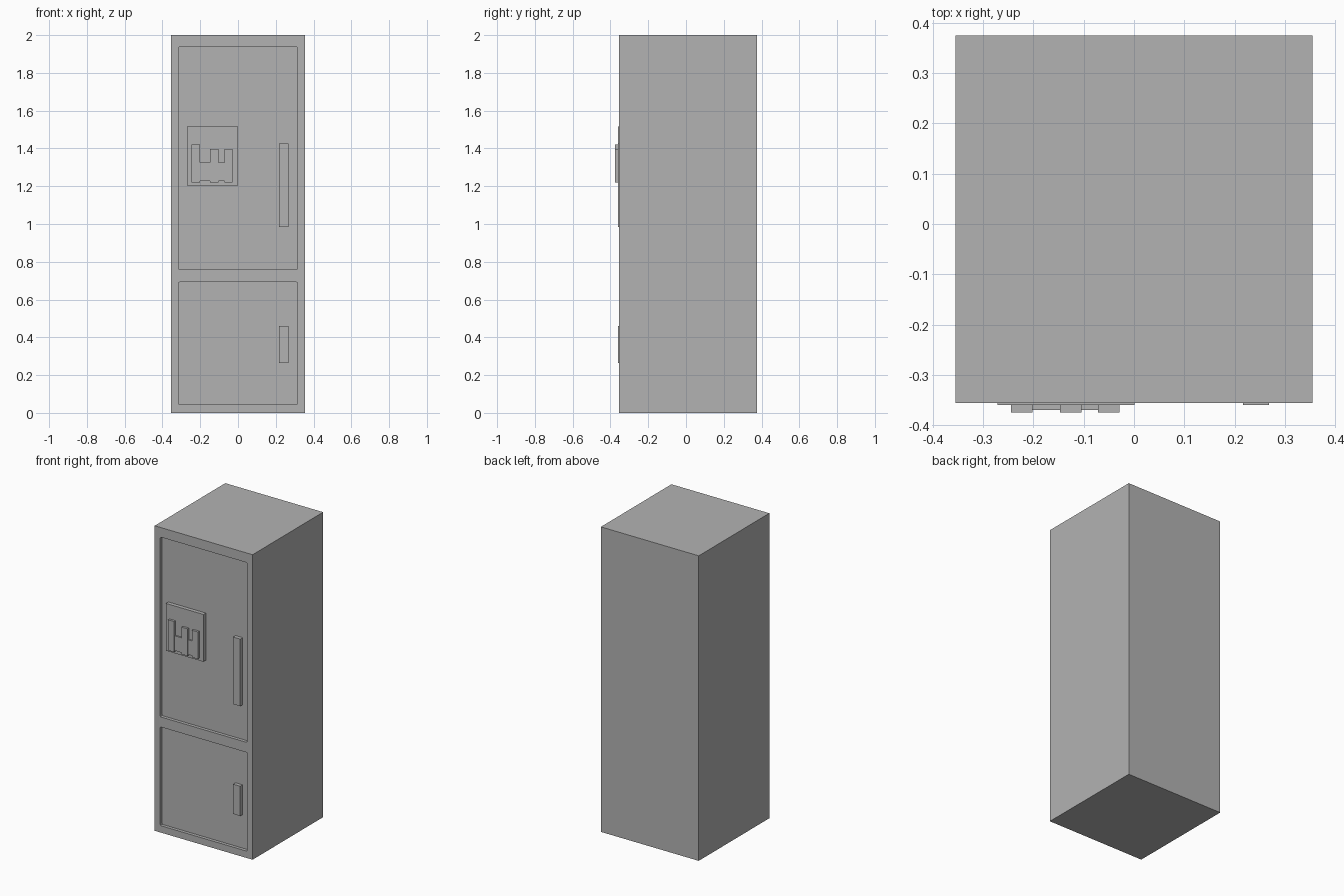
import bpy, bmesh

if "Cube" in bpy.data.objects:
    bpy.data.objects.remove(bpy.data.objects["Cube"])

grey = bpy.data.materials.new("grey_metal")
grey.diffuse_color = (0.45, 0.45, 0.45, 1)
grey.use_nodes = True
grey.node_tree.nodes["Principled BSDF"].inputs["Base Color"].default_value = grey.diffuse_color

FRONT, BACK, DOOR = -0.356, 0.375, -0.335


def box(name, x, y, z, corner=0.0):
    """Box from (min, max) ranges; corner rounds the edges that run along y."""
    bm = bmesh.new()
    bmesh.ops.create_cube(bm, size=1)
    for v in bm.verts:
        v.co = [r[0] if c < 0 else r[1] for c, r in zip(v.co, (x, y, z))]
    if corner:
        edges = [e for e in bm.edges
                 if abs(e.verts[0].co.y - e.verts[1].co.y) > 1e-4]
        bmesh.ops.bevel(bm, geom=edges, offset=corner, segments=2,
                        profile=0.5, affect='EDGES')
    mesh = bpy.data.meshes.new(name)
    bm.to_mesh(mesh)
    bm.free()
    mesh.materials.append(grey)
    ob = bpy.data.objects.new(name, mesh)
    bpy.context.collection.objects.link(ob)
    return ob


# Cabinet with two shallow recessed doors
cabinet = box("cabinet", (-0.355, 0.355), (FRONT, BACK), (0, 2))
for name, z in (("upper", (0.758, 1.937)), ("lower", (0.045, 0.692))):
    cutter = box(name + "_door_cutter", (-0.315, 0.315), (-0.45, DOOR), z, 0.006)
    cutter.hide_render = True
    cutter.hide_viewport = False
    cutter.display_type = 'WIRE'
    mod = cabinet.modifiers.new(name + "_door", 'BOOLEAN')
    mod.operation = 'DIFFERENCE'
    mod.solver = 'EXACT'
    mod.object = cutter
bpy.context.view_layer.objects.active = cabinet
for mod in list(cabinet.modifiers):
    cutter = mod.object
    bpy.ops.object.modifier_apply(modifier=mod.name)
    bpy.data.objects.remove(cutter)

# Door handles
for name, z in (("upper", (0.985, 1.425)), ("lower", (0.265, 0.46))):
    box(name + "_handle", (0.217, 0.268), (DOOR - 0.025, DOOR + 0.002), z)

# Dispenser panel
PANEL = -0.36
box("dispenser_panel", (-0.271, 0.001), (PANEL, DOOR + 0.002), (1.205, 1.515))

# Three dispenser levers joined by lower, thinner webs
for i, (x, top) in enumerate((((-0.245, -0.202), 1.42),
                              ((-0.147, -0.104), 1.398),
                              ((-0.072, -0.029), 1.398))):
    box(f"dispenser_lever_{i + 1}", x, (-0.375, PANEL + 0.002), (1.22, top))
for i, x in enumerate(((-0.202, -0.147), (-0.104, -0.072))):
    box(f"dispenser_web_{i + 1}", x, (-0.37, PANEL + 0.002), (1.228, 1.325))
